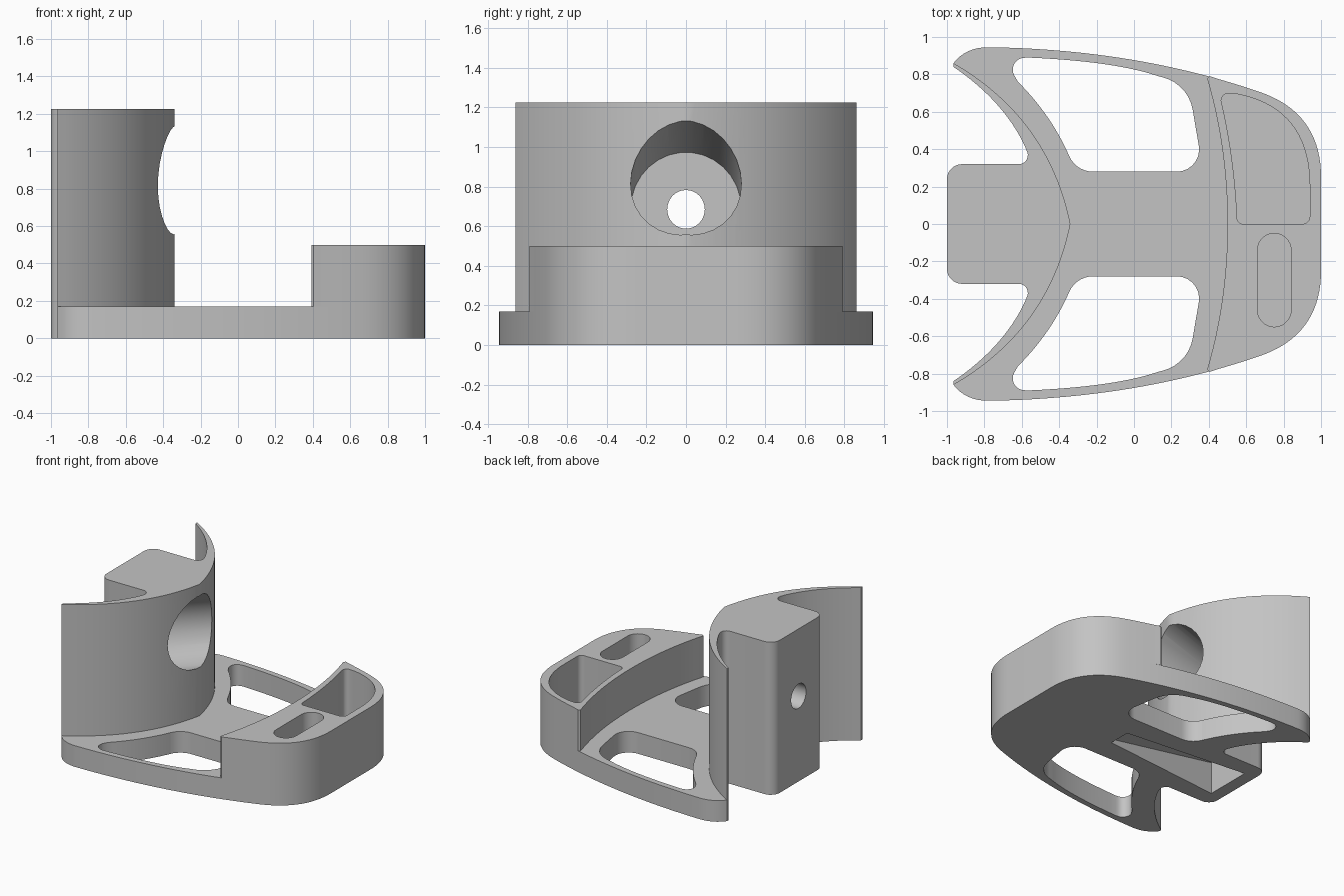
import bpy, bmesh, math
from mathutils import Vector, Matrix

if "Cube" in bpy.data.objects:
    bpy.data.objects.remove(bpy.data.objects["Cube"])

mat = bpy.data.materials.new("plain grey")
mat.diffuse_color = (0.55, 0.55, 0.55, 1)
mat.use_nodes = True
mat.node_tree.nodes["Principled BSDF"].inputs["Base Color"].default_value = mat.diffuse_color


def quad(a, c, b, n=16, w=1.0):
    """Rational quadratic curve from a to b with control point c."""
    out = []
    for i in range(n + 1):
        t = i / n
        k = ((1 - t) ** 2, 2 * t * (1 - t) * w, t * t)
        out.append(tuple(sum(f * p[j] for f, p in zip(k, (a, c, b))) / sum(k) for j in (0, 1)))
    return out


def rounded(pts, n=7):
    """Closed or open outline; points with a third number get a circular round."""
    out = []
    for i, p in enumerate(pts):
        if len(p) == 2:
            out.append(p)
            continue
        c = Vector(p[:2])
        u = (Vector(pts[i - 1][:2]) - c).normalized()
        v = (Vector(pts[(i + 1) % len(pts)][:2]) - c).normalized()
        out += quad(c + u * p[2], c, c + v * p[2], n, math.sin(u.angle(v) / 2))
    return out


def mirrored(half):
    return half + [(x, -y) for x, y in reversed(half) if abs(y) > 1e-6]


def finish(name, bm):
    bmesh.ops.remove_doubles(bm, verts=bm.verts, dist=1e-5)
    bmesh.ops.recalc_face_normals(bm, faces=bm.faces)
    me = bpy.data.meshes.new(name)
    bm.to_mesh(me)
    bm.free()
    me.materials.append(mat)
    ob = bpy.data.objects.new(name, me)
    bpy.context.collection.objects.link(ob)
    return ob


def prism(name, pts, z0, z1):
    clean = [p for i, p in enumerate(pts) if (Vector(p) - Vector(pts[i - 1])).length > 1e-4]
    bm = bmesh.new()
    face = bm.faces.new([bm.verts.new((x, y, z0)) for x, y in clean])
    top = bmesh.ops.extrude_face_region(bm, geom=[face])["geom"]
    bmesh.ops.translate(bm, vec=(0, 0, z1 - z0), verts=[g for g in top if isinstance(g, bmesh.types.BMVert)])
    return finish(name, bm)


def bore(name, p0, p1, r, seg):
    """Round bore between two points, with upright end faces."""
    bm = bmesh.new()
    rings = [[bm.verts.new((p[0], r * math.cos(a), p[1] + r * 1.03 * math.sin(a)))
              for a in (2 * math.pi * i / seg for i in range(seg))] for p in (p0, p1)]
    for ring in rings:
        bm.faces.new(ring)
    for i in range(seg):
        j = (i + 1) % seg
        bm.faces.new((rings[0][i], rings[0][j], rings[1][j], rings[1][i]))
    return finish(name, bm)


def cut(cutter, *targets):
    for ob in targets:
        m = ob.modifiers.new("cut", 'BOOLEAN')
        m.operation, m.solver, m.object = 'DIFFERENCE', 'EXACT', cutter
        bpy.context.view_layer.objects.active = ob
        bpy.ops.object.modifier_apply(modifier=m.name)
    bpy.data.objects.remove(cutter)


# Shared edge curves (y > 0 half)
stem = rounded([(-1, 0), (-1, 0.32, 0.08), (-0.545, 0.32, 0.07)]
               + quad((-0.585, 0.42), (-0.70, 0.66), (-0.965, 0.84)))
side = quad((-0.78, 0.945), (0.0, 0.935), (0.66, 0.71), 32)
nose = quad((0.66, 0.71), (1, 0.6), (1, 0.25), 18)

# Base plate
tip = quad((-0.965, 0.86), (-0.90, 0.945), (-0.78, 0.945), 8)
base = prism("base_plate", mirrored(stem + tip + side + nose), 0, 0.17)

# Upright curved wall with its rear post
wall_front = quad((-0.965, 0.86), (-0.455, 0.565), (-0.34, 0), 24)
wall = prism("upright_wall", mirrored(stem + wall_front), 0.17, 1.225)

# Raised front block
block_half = (quad((0.5, 0), (0.5, 0.4), (0.395, 0.765), 14)
              + [(0.392, 0.78), (0.405, 0.79)] + [p for p in side if p[0] > 0.42] + nose)
block = prism("front_block", mirrored(block_half), 0.17, 0.5)

# Side windows through the plate
window = rounded([(-0.69, 0.88, 0.1)] + quad((-0.57, 0.89), (-0.1, 0.87), (0.13, 0.79), 14)
                 + [(0.29, 0.75, 0.14), (0.37, 0.28, 0.14), (-0.31, 0.28, 0.09)]
                 + quad((-0.345, 0.36), (-0.44, 0.58), (-0.62, 0.76), 14))
for s in (1, -1):
    cut(prism("window_cutter", [(x, s * y) for x, y in window], -0.1, 0.3), base)

# Pockets in the front block
tray = rounded([(0.55, 0, 0.035), (0.94, 0, 0.04)] + quad((0.94, 0.2), (0.94, 0.62), (0.55, 0.695), 18)
               + [(0.455, 0.70, 0.05)] + quad((0.475, 0.62), (0.535, 0.35), (0.55, 0.06), 8))
cut(prism("tray_cutter", tray, 0.08, 0.6), block, base)
slot = rounded([(0.66, -0.05, 0.09), (0.84, -0.05, 0.09), (0.84, -0.55, 0.09), (0.66, -0.55, 0.09)])
cut(prism("slot_cutter", slot, 0.08, 0.6), block, base)

# Sloping bore in the wall and small hole through the post
cut(bore("bore_cutter", (0.12, 1.005), (-0.8, 0.685), 0.28, 30), wall)
cut(bore("hole_cutter", (-0.7, 0.685), (-1.1, 0.685), 0.095, 24), wall)

# Tapered groove under the plate, deepening toward the post
groove = prism("groove_cutter", [(0.14, -0.09), (0.14, 0.09), (-0.9, 0.19), (-0.9, -0.19)], -0.1, 0.03)
for v in groove.data.vertices:
    if v.co.z > 0 and v.co.x < 0:
        v.co.z = 0.26
cut(groove, base, wall)

# Smooth curved sides, keep crisp edges
for ob in (base, wall, block):
    bpy.ops.object.select_all(action='DESELECT')
    ob.select_set(True)
    bpy.context.view_layer.objects.active = ob
    bpy.ops.object.shade_smooth_by_angle(angle=math.radians(25))
